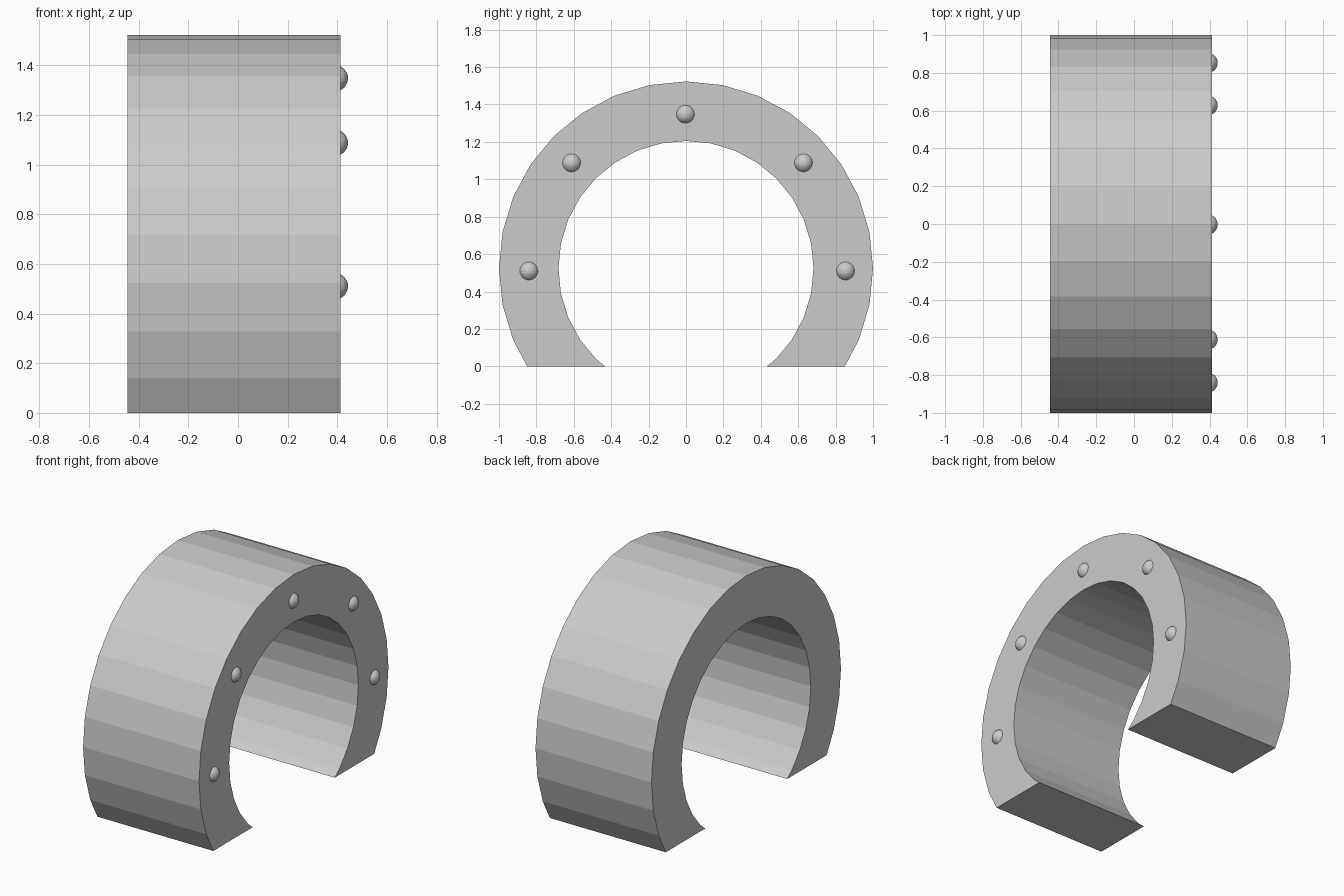
import bpy, bmesh
from math import sin, cos, tau
from mathutils import Vector

if "Cube" in bpy.data.objects:
    bpy.data.objects.remove(bpy.data.objects["Cube"])

CZ, R_OUT, R_IN = 0.523, 1.0, 0.682
X0, X1, SEG = -0.445, 0.412, 32

# Arch band: flat ring, trimmed at the ground, then extruded along x
bm = bmesh.new()
def circle(r):
    return [bm.verts.new((X0, r * sin(tau * i / SEG), CZ + r * cos(tau * i / SEG)))
            for i in range(SEG)]
outer, inner = circle(R_OUT), circle(R_IN)
for i in range(SEG):
    j = (i + 1) % SEG
    bm.faces.new((outer[i], outer[j], inner[j], inner[i]))
bmesh.ops.bisect_plane(bm, geom=bm.verts[:] + bm.edges[:] + bm.faces[:],
                       plane_co=(0, 0, 0), plane_no=(0, 0, 1), clear_inner=True)
ext = bmesh.ops.extrude_face_region(bm, geom=bm.faces[:], use_keep_orig=True)
bmesh.ops.translate(bm, vec=Vector((X1 - X0, 0, 0)),
                    verts=[g for g in ext["geom"] if isinstance(g, bmesh.types.BMVert)])
bmesh.ops.recalc_face_normals(bm, faces=bm.faces[:])
mesh = bpy.data.meshes.new("arch_band")
bm.to_mesh(mesh)
bm.free()
bpy.context.collection.objects.link(bpy.data.objects.new("arch_band", mesh))

# Round studs half sunk into the right face
for n, (y, z) in enumerate([(-0.84, 0.51), (-0.612, 1.088), (-0.003, 1.348),
                            (0.628, 1.088), (0.853, 0.51)]):
    bpy.ops.mesh.primitive_uv_sphere_add(segments=32, ring_count=16, radius=0.053,
                                         location=(0.39, y, z))
    stud = bpy.context.object
    stud.name = f"stud_{n + 1}"
